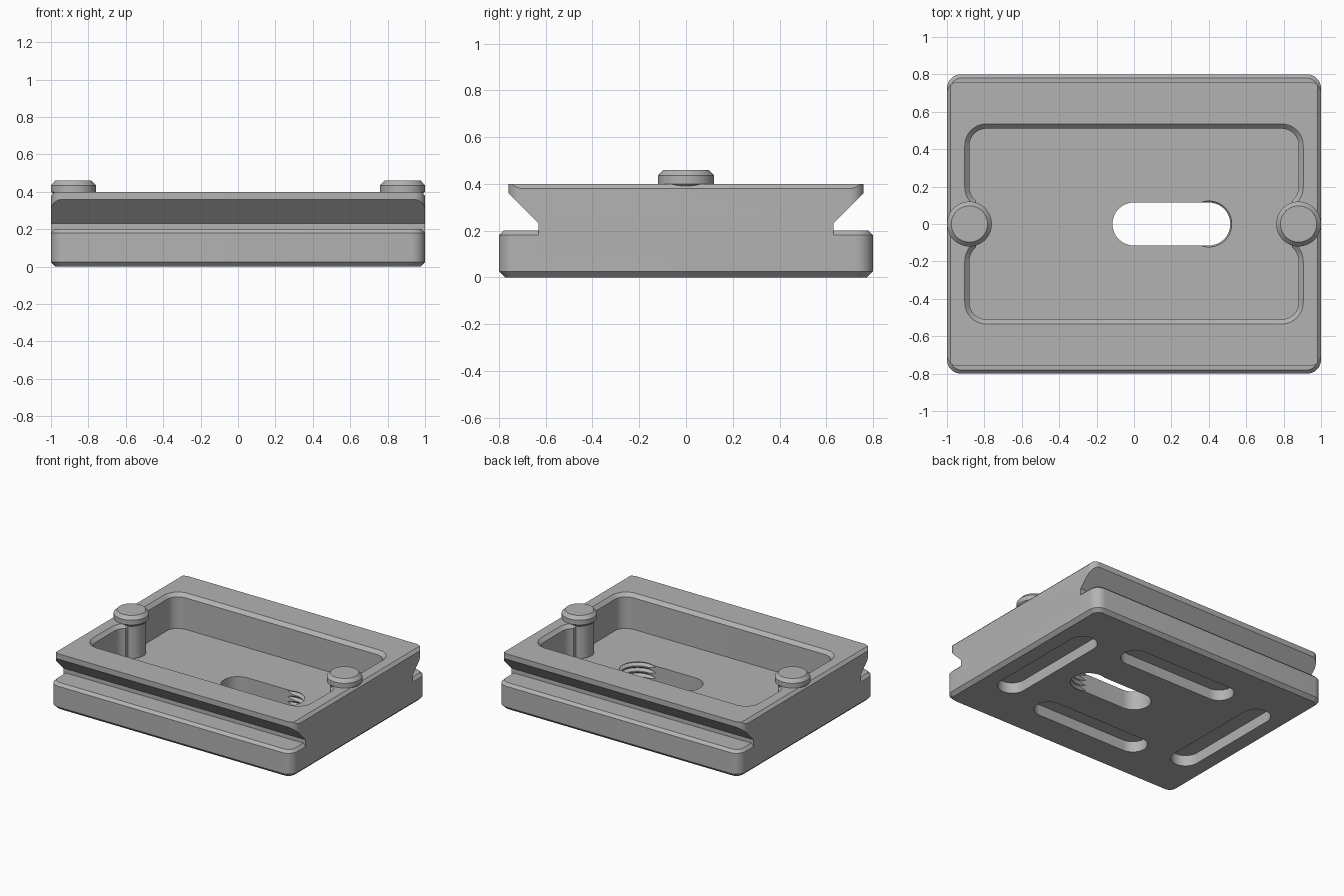
import bpy, bmesh, math
from mathutils import Vector

if "Cube" in bpy.data.objects:
    bpy.data.objects.remove(bpy.data.objects["Cube"], do_unlink=True)

metal = bpy.data.materials.new("grey_metal")
metal.use_nodes = True
GREY = (0.45, 0.45, 0.45, 1)
metal.diffuse_color = GREY
metal.node_tree.nodes["Principled BSDF"].inputs["Base Color"].default_value = GREY


def loft(name, rings):
    """Closed solid through rings of equal point count, capped at both ends."""
    bm = bmesh.new()
    loops = [[bm.verts.new(p) for p in ring] for ring in rings]
    for a, b in zip(loops, loops[1:]):
        for i in range(len(a)):
            j = (i + 1) % len(a)
            bm.faces.new((a[i], a[j], b[j], b[i]))
    bm.faces.new(loops[0])
    bm.faces.new(loops[-1])
    bmesh.ops.recalc_face_normals(bm, faces=bm.faces)
    mesh = bpy.data.meshes.new(name)
    bm.to_mesh(mesh)
    bm.free()
    mesh.materials.append(metal)
    obj = bpy.data.objects.new(name, mesh)
    bpy.context.collection.objects.link(obj)
    return obj


def arc(cx, cy, r, start, end, n=8):
    steps = [math.radians(start + (end - start) * i / n) for i in range(n + 1)]
    return [(cx + r * math.cos(t), cy + r * math.sin(t)) for t in steps]


def rounded_rect(hx, hy, r):
    pts = []
    for k, (sx, sy) in enumerate(((1, 1), (-1, 1), (-1, -1), (1, -1))):
        pts += arc(sx * (hx - r), sy * (hy - r), r, 90 * k, 90 * k + 90)
    return pts


def at(points, z):
    return [(x, y, z) for x, y in points]


def capsule(cx, cy, half, r, along_x=True):
    """Slot outline; half is the distance from middle to each end centre."""
    pts = arc(half, 0, r, -90, 90, 20) + arc(-half, 0, r, 90, 270, 20)
    return [(cx + x, cy + y) if along_x else (cx - y, cy + x) for x, y in pts]


def lathe(name, cx, profile, n=48):
    return loft(name, [at(arc(cx, 0, r, 0, 360 - 360 / n, n - 1), z) for r, z in profile])


def combine(obj, other, operation):
    mod = obj.modifiers.new(operation.lower(), "BOOLEAN")
    mod.object, mod.operation, mod.solver = other, operation, "EXACT"
    bpy.context.view_layer.objects.active = obj
    bpy.ops.object.modifier_apply(modifier=mod.name)
    bpy.data.objects.remove(other, do_unlink=True)


def pocket_outline(d):
    """Pocket edge grown by d, narrowing towards the pins at both ends."""
    quarter = [(0.84, 0.06)]
    quarter += arc(0.78, 0.2, 0.1 + d, -50, 0)
    quarter += arc(0.79, 0.42, 0.09 + d, 0, 90)
    right = [(x, -y) for x, y in reversed(quarter)] + quarter
    return right + [(-x, -y) for x, y in right]


# Dovetail rail: flared profile trimmed by rounded corners and end chamfers
flare = [(-0.63, 0.1), (-0.63, 0.23), (-0.8, 0.4), (0.8, 0.4), (0.63, 0.23), (0.63, 0.1)]
rail = loft("dovetail_rail", [[(x, y, z) for y, z in flare] for x in (-1.1, 1.1)])
corner_trim = rounded_rect(1, 0.76, 0.06)
combine(rail, loft("corner_trim", [at(corner_trim, 0), at(corner_trim, 0.6)]), "INTERSECT")
ends = [(-1.38, 0), (-0.88, 0.5), (0.88, 0.5), (1.38, 0)]
combine(rail, loft("end_trim", [[(x, y, z) for x, z in ends] for y in (-1, 1)]), "INTERSECT")

# Base slab with chamfered top and bottom edges
plate = loft("plate_body", [
    at(rounded_rect(1 - d, 0.8 - d, 0.075 - d), z)
    for d, z in ((0.025, 0), (0, 0.025), (0, 0.18), (0.02, 0.2))])
combine(plate, rail, "UNION")

# Large top pocket with chamfered rim
FLOOR = 0.14
pocket = loft("pocket", [at(pocket_outline(d), z) for d, z in
                         ((0, FLOOR), (0, 0.375), (0.05, 0.425))])
combine(plate, pocket, "DIFFERENCE")

# Through slot, with thread grooves at one end
slot = capsule(0.2, 0, 0.2, 0.115)
combine(plate, loft("slot", [at(slot, -0.1), at(slot, 0.3)]), "DIFFERENCE")
grooves = [(0.11 if i % 2 else 0.135, -0.03 + 0.02 * i) for i in range(11)]
combine(plate, lathe("thread", 0.4, grooves), "DIFFERENCE")

# Four shallow grooves underneath
for cx, cy, along_x in ((0, 0.455, True), (0, -0.455, True),
                        (0.765, 0, False), (-0.765, 0, False)):
    shape = capsule(cx, cy, 0.37, 0.1, along_x)
    combine(plate, loft("groove", [at(shape, -0.1), at(shape, 0.08)]), "DIFFERENCE")

# Headed pins at both ends of the pocket
pin_profile = [(0.1, FLOOR - 0.02), (0.1, 0.38), (0.12, 0.4), (0.12, 0.435), (0.097, 0.46)]
parts = [plate] + [lathe(name, x, pin_profile)
                   for name, x in (("left_pin", 0.88), ("right_pin", -0.88))]

for obj in parts:
    bpy.ops.object.select_all(action="DESELECT")
    obj.select_set(True)
    bpy.context.view_layer.objects.active = obj
    bpy.ops.object.shade_smooth_by_angle(angle=math.radians(30))
